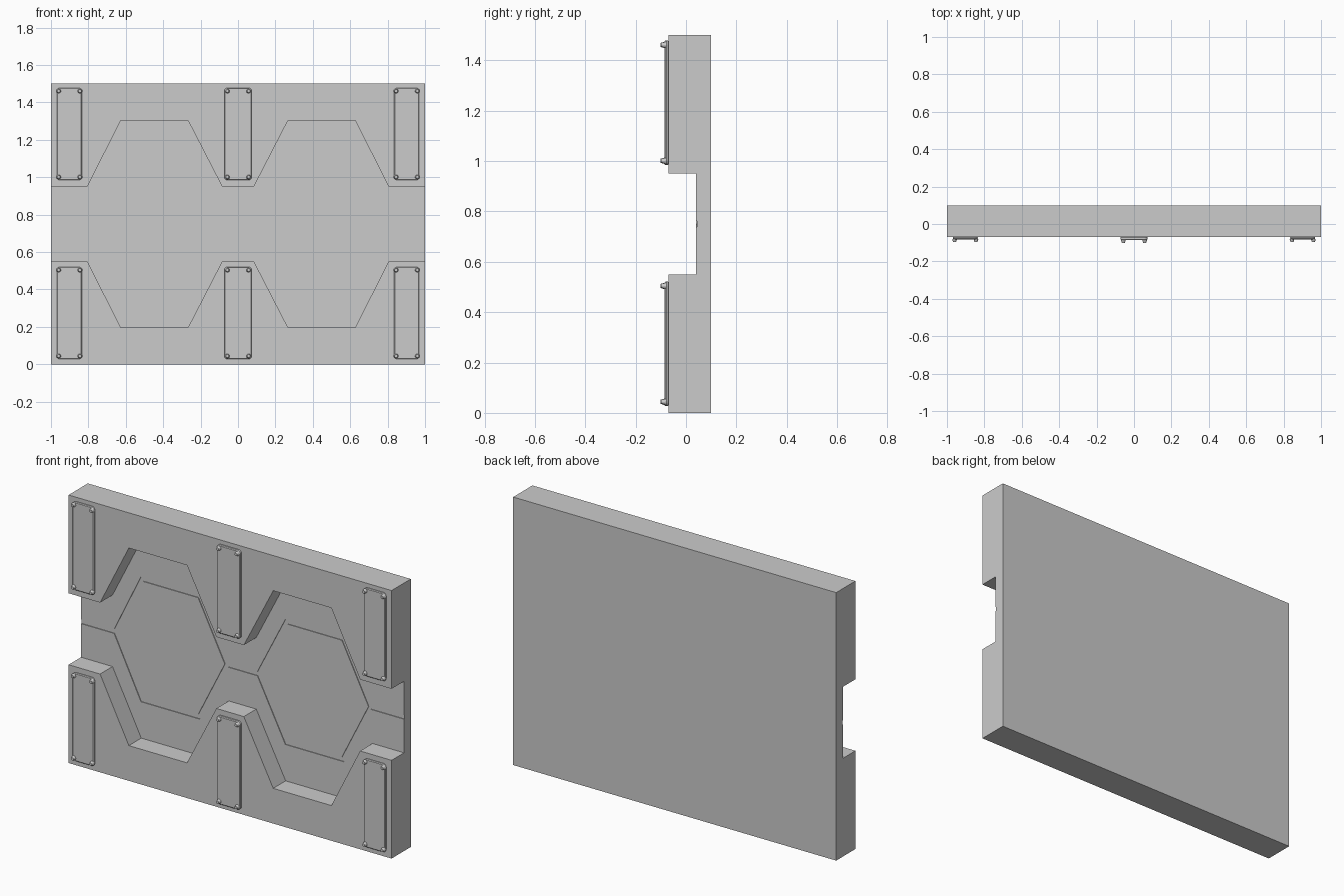
import bpy, bmesh, math
from mathutils import Matrix, Vector

if "Cube" in bpy.data.objects:
    bpy.data.objects.remove(bpy.data.objects["Cube"])

MID = 0.75            # height of the horizontal symmetry line
FRONT, FLOOR, GROOVE, BACK = -0.07, 0.04, 0.044, 0.10


def prism(name, pts, y0, y1):
    """Extrude an (x, z) outline from y0 to y1."""
    bm = bmesh.new()
    face = bm.faces.new([bm.verts.new((x, y0, z)) for x, z in pts])
    ext = bmesh.ops.extrude_face_region(bm, geom=[face])
    moved = [v for v in ext["geom"] if isinstance(v, bmesh.types.BMVert)]
    bmesh.ops.translate(bm, vec=(0, y1 - y0, 0), verts=moved)
    bmesh.ops.recalc_face_normals(bm, faces=bm.faces)
    me = bpy.data.meshes.new(name)
    bm.to_mesh(me)
    bm.free()
    ob = bpy.data.objects.new(name, me)
    bpy.context.collection.objects.link(ob)
    return ob


def flip(pts):
    return [(x, 2 * MID - z) for x, z in pts]


def wave(end, z_low, z_high, out, inn, half_top):
    """Path left to right that steps over both hexagons."""
    left = [(-end, z_low), (-out, z_low), (-0.447 - half_top, z_high),
            (-0.447 + half_top, z_high), (-inn, z_low)]
    return left + [(-x, z) for x, z in reversed(left)]


# Main wall panel with the wavy recess cut across its front
panel = prism("wall_panel", [(-1, 0), (1, 0), (1, 1.5), (-1, 1.5)], FRONT, BACK)
edge = wave(1.1, 0.95, 1.303, 0.805, 0.085, 0.18)
cutter = prism("recess_cutter", edge + flip(edge)[::-1], -0.3, GROOVE)
mod = panel.modifiers.new("recess", "BOOLEAN")
mod.object, mod.operation, mod.solver = cutter, "DIFFERENCE", "EXACT"
cutter.hide_render = True
cutter.hide_set(True)

# Thin floor tiles, leaving narrow grooves between them
outer = wave(1, 0.95, 1.303, 0.805, 0.085, 0.18)
inner = wave(1, MID + 0.012, 1.10, 0.795, 0.092, 0.182)
tile = outer + inner[::-1]
prism("floor_tile_upper", tile, FLOOR, GROOVE)
prism("floor_tile_lower", flip(tile), FLOOR, GROOVE)
for side, cx in (("left", -0.445), ("right", 0.445)):
    hexagon = [(cx - 0.335, MID), (cx - 0.17, MID + 0.327), (cx + 0.17, MID + 0.327),
               (cx + 0.335, MID), (cx + 0.17, MID - 0.327), (cx - 0.17, MID - 0.327)]
    prism("hexagon_tile_" + side, hexagon, FLOOR, GROOVE)


def rounded_rect(cx, cz, hw, hh, r, seg=4):
    pts = []
    for k, (sx, sz) in enumerate([(1, 1), (-1, 1), (-1, -1), (1, -1)]):
        for i in range(seg + 1):
            a = math.pi / 2 * (k + i / seg)
            pts.append((cx + sx * (hw - r) + r * math.cos(a),
                        cz + sz * (hh - r) + r * math.sin(a)))
    return pts


def bolts(name, cx, cz, y_plate, y_tip):
    """Four tapered bolt heads at the corners of a plate."""
    bm = bmesh.new()
    base = y_plate + 0.002
    for sx in (-1, 1):
        for sz in (-1, 1):
            m = (Matrix.Translation(Vector((cx + sx * 0.057, (base + y_tip) / 2, cz + sz * 0.23)))
                 @ Matrix.Rotation(math.pi / 2, 4, "X"))
            bmesh.ops.create_cone(bm, cap_ends=True, segments=12, radius1=0.013,
                                  radius2=0.008, depth=base - y_tip, matrix=m)
    me = bpy.data.meshes.new(name)
    bm.to_mesh(me)
    bm.free()
    bpy.context.collection.objects.link(bpy.data.objects.new(name, me))


# Six bolted plates; the middle ones are slightly wider and thicker
for row, cz in (("lower", 0.274), ("upper", 1.231)):
    for col, cx, hw, thick in (("left", -0.902, 0.067, 0.012),
                               ("middle", 0, 0.073, 0.016),
                               ("right", 0.902, 0.067, 0.012)):
        y_plate = FRONT - thick
        plate = prism(f"plate_{row}_{col}", rounded_rect(cx, cz, hw, 0.247, 0.018),
                      y_plate, FRONT + 0.002)
        bev = plate.modifiers.new("edge_bevel", "BEVEL")
        bev.width, bev.segments = 0.004, 1
        bev.limit_method, bev.angle_limit = "ANGLE", math.radians(60)
        bolts(f"bolts_{row}_{col}", cx, cz, y_plate, y_plate - 0.015)
